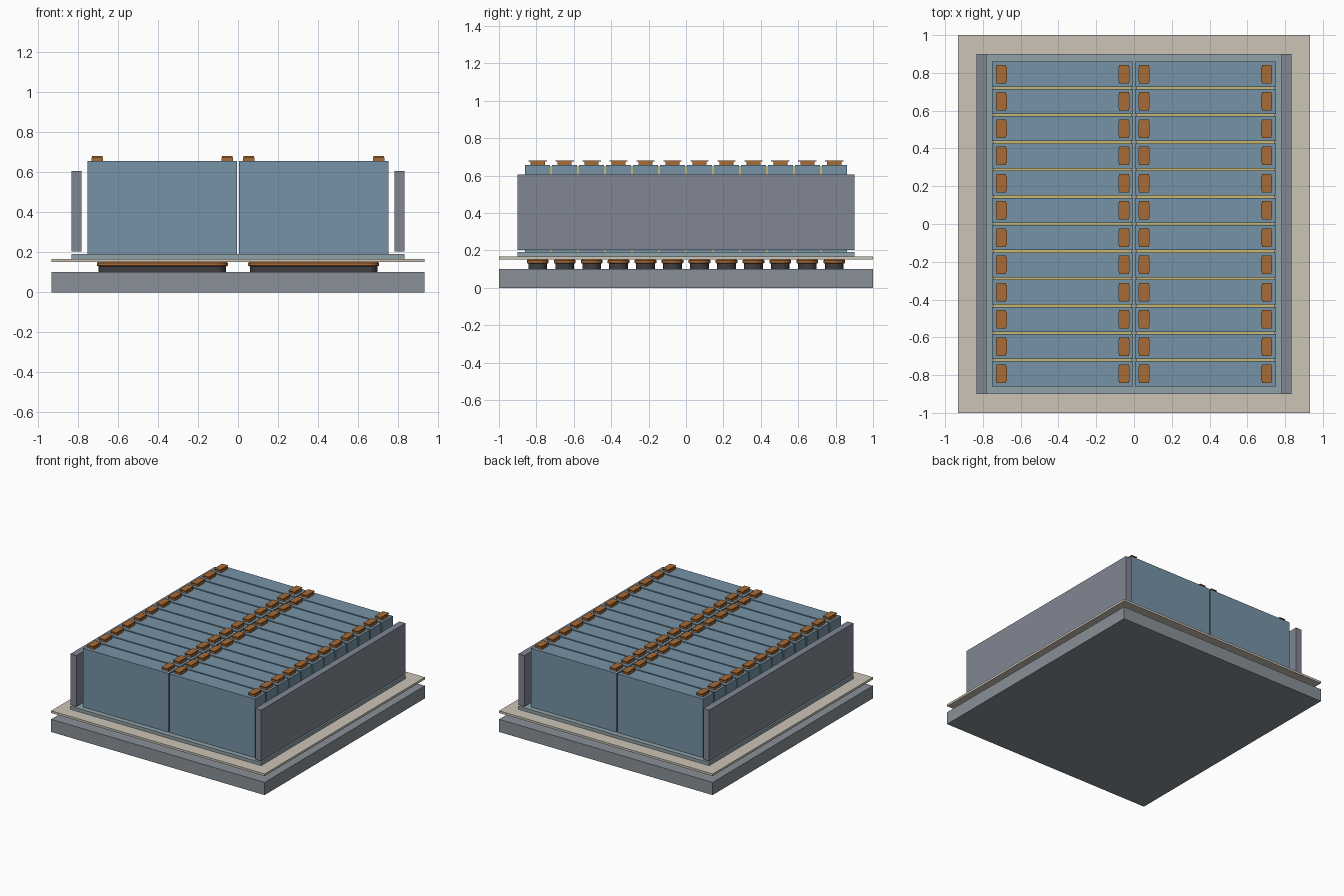
import bpy, bmesh, math

if "Cube" in bpy.data.objects:
    bpy.data.objects.remove(bpy.data.objects["Cube"])


def mat(name, rgb):
    m = bpy.data.materials.new(name)
    m.diffuse_color = (*rgb, 1)
    m.use_nodes = True
    m.node_tree.nodes["Principled BSDF"].inputs["Base Color"].default_value = m.diffuse_color
    return m


BLUE = mat("cell_blue", (0.18, 0.29, 0.38))
COPPER = mat("copper", (0.39, 0.147, 0.036))
BEIGE = mat("mica_beige", (0.6, 0.55, 0.47))
STEEL = mat("end_grey", (0.22, 0.24, 0.29))
BASE = mat("base_grey", (0.25, 0.28, 0.31))
TRAY = mat("tray_grey", (0.28, 0.36, 0.39))
GOLD = mat("pad_yellow", (0.58, 0.47, 0.16))
DARK = mat("seal_dark", (0.05, 0.05, 0.055))


def link(name, mesh, loc=(0, 0, 0)):
    o = bpy.data.objects.new(name, mesh)
    o.location = loc
    bpy.context.collection.objects.link(o)
    return o


def add_box(bm, x, y, z):
    """Box from (min, max) ranges."""
    v = [bm.verts.new((a, b, c)) for c in z for a, b in
         ((x[0], y[0]), (x[1], y[0]), (x[1], y[1]), (x[0], y[1]))]
    bm.faces.new(v[3::-1])
    bm.faces.new(v[4:])
    for i in range(4):
        j = (i + 1) % 4
        bm.faces.new((v[i], v[j], v[j + 4], v[i + 4]))


def mesh_of_boxes(name, boxes, material):
    bm = bmesh.new()
    for b in boxes:
        add_box(bm, *b)
    me = bpy.data.meshes.new(name)
    bm.to_mesh(me)
    bm.free()
    me.materials.append(material)
    return me


def slab(name, hx, hy, z0, z1, material, loc=(0, 0, 0)):
    return link(name, mesh_of_boxes(name, [((-hx, hx), (-hy, hy), (z0, z1))], material), loc)


def stadium_stack(name, sections, material, seg=8):
    """Loft of stadium outlines given as (half length, half width, z)."""
    bm = bmesh.new()
    rings = []
    for hl, r, z in sections:
        ring = []
        for side in (1, -1):
            for i in range(seg + 1):
                a = math.pi * (i / seg - 0.5)
                ring.append(bm.verts.new((side * (hl - r + r * math.cos(a)),
                                          side * r * math.sin(a), z)))
        rings.append(ring)
    n = len(rings[0])
    for lo, hi in zip(rings, rings[1:]):
        for i in range(n):
            j = (i + 1) % n
            bm.faces.new((lo[i], lo[j], hi[j], hi[i]))
    bm.faces.new(rings[0][::-1])
    bm.faces.new(rings[-1])
    me = bpy.data.meshes.new(name)
    bm.to_mesh(me)
    bm.free()
    me.materials.append(material)
    return me


# Layered floor: base plate, insulating sheet, tray
slab("base_plate", 0.933, 1.0, 0.0, 0.10, BASE)
slab("insulating_sheet", 0.933, 1.0, 0.15, 0.167, BEIGE)
slab("cell_tray", 0.833, 0.90, 0.167, 0.192, TRAY)

# Upright side plates
for s, label in ((-1, "left"), (1, "right")):
    slab(label + "_side_plate", 0.026, 0.90, 0.203, 0.606, STEEL, (s * 0.807, 0, 0))

# Shared meshes for the repeated parts
cell = mesh_of_boxes("cell", [((-0.373, 0.373), (-0.0665, 0.0665), (0.192, 0.656))], BLUE)
terminal = mesh_of_boxes("terminal", [
    ((-0.029, 0.029), (-0.038, 0.038), (0.656, 0.674)),
    ((-0.026, 0.026), (-0.049, 0.049), (0.674, 0.681))], COPPER)
pad = mesh_of_boxes("spacer_pad", [((-0.365, 0.365), (-0.0055, 0.0055), (0.192, 0.648))], GOLD)
vent = stadium_stack("vent_flange", [(0.318, 0.050, 0.129), (0.327, 0.058, 0.133),
                                     (0.327, 0.058, 0.147), (0.322, 0.054, 0.15)], COPPER)
seal = stadium_stack("vent_seal", [(0.318, 0.050, 0.10), (0.318, 0.050, 0.129)], DARK)

# Two columns of twelve cells, each with two terminals above and a vent below
ROWS, PITCH, COL = 12, 0.1442, 0.378
for s in (-1, 1):
    for r in range(ROWS):
        y = (r - (ROWS - 1) / 2) * PITCH
        x = s * COL
        link("cell", cell, (x, y, 0))
        for t in (-1, 1):
            link("terminal", terminal, (x + t * 0.3245, y, 0))
        link("vent_flange", vent, (x, y, 0))
        link("vent_seal", seal, (x, y, 0))
        if r < ROWS - 1:
            link("spacer_pad", pad, (x, y + PITCH / 2, 0))
